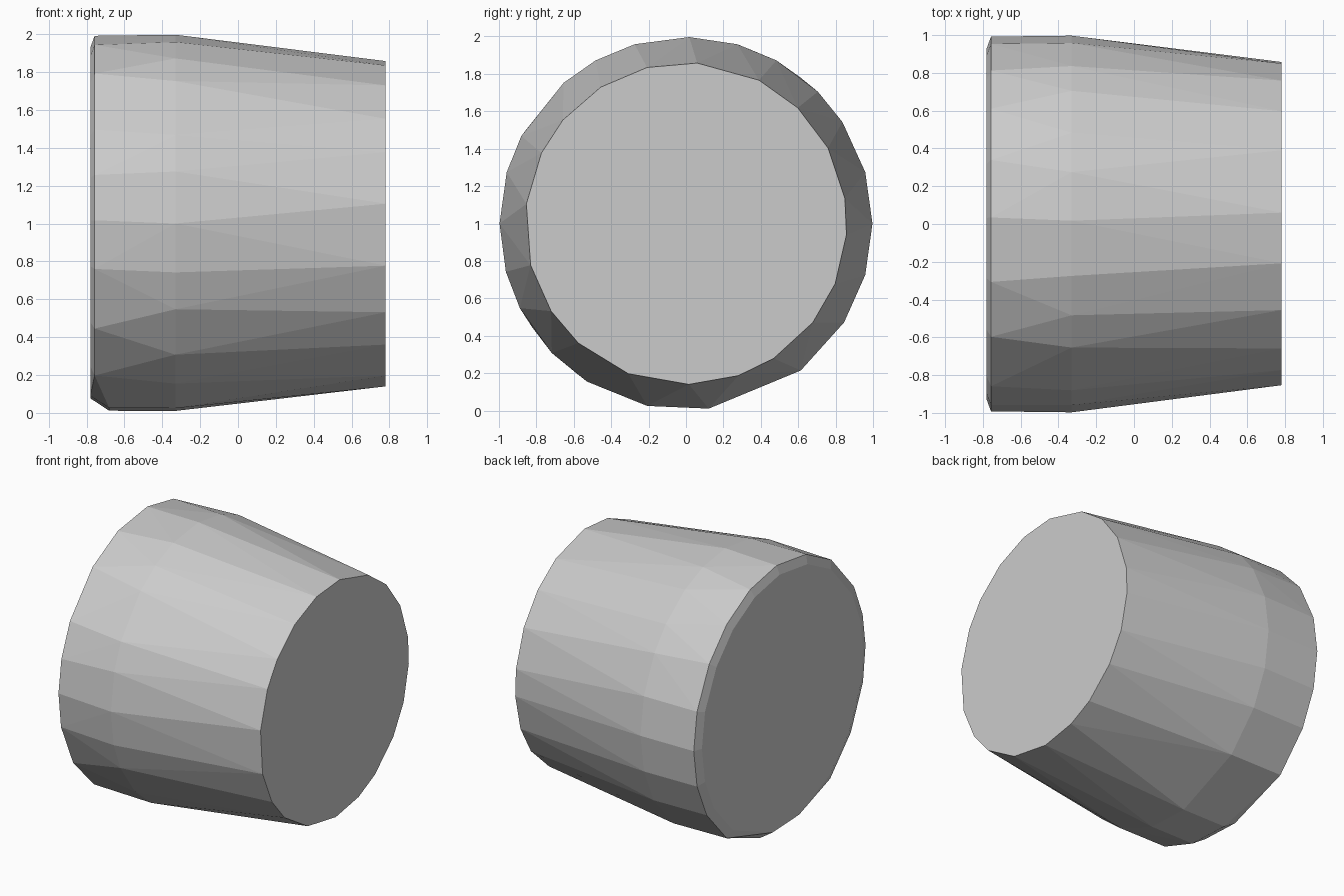
import bpy
import bmesh
from math import sin, cos, radians

default = bpy.data.objects.get("Cube")
if default:
    bpy.data.objects.remove(default, do_unlink=True)

# One plain grey
grey = bpy.data.materials.new("plain grey")
grey.use_nodes = True
grey.diffuse_color = (0.6, 0.6, 0.6, 1)
grey.node_tree.nodes["Principled BSDF"].inputs["Base Color"].default_value = (0.6, 0.6, 0.6, 1)

# Hand-cut facet angles around the x axis (degrees, from +y towards +z)
SMALL = [9, 28, 46, 63, 86, 104, 122, 140, 154, 173,
         195, 213, 228, 249, 271, 289, 303, 322, 338, 356]
BELLY = [0, 16, 33, 45, 61, 74, 89, 106, 119, 131, 152, 164, 180,
         195, 207, 224, 238, 258, 277, 308, 328, 344]
LARGE = [0, 16, 35, 52, 70, 88, 108, 127, 150, 165, 179,
         194, 214, 234, 308, 328, 344]
CHIPPED = [258, 277]

bm = bmesh.new()


def ring(x, radius, angles):
    for a in map(radians, angles):
        bm.verts.new((x, radius * cos(a), 1 + radius * sin(a)))


# Tapered body: small end, widest belly, large end, chipped lower rim, end cap
ring(0.78, 0.86, SMALL)
ring(-0.33, 0.997, BELLY)
ring(-0.757, 0.992, LARGE)
ring(-0.68, 0.996, CHIPPED)
ring(-0.78, 0.93, LARGE + CHIPPED)

# Wrap the rings in a tight faceted skin and merge the flat ends
hull = bmesh.ops.convex_hull(bm, input=bm.verts[:])
loose = [v for v in bm.verts if not v.link_faces]
bmesh.ops.delete(bm, geom=loose, context='VERTS')
bmesh.ops.dissolve_limit(bm, angle_limit=radians(0.2), verts=bm.verts[:], edges=bm.edges[:])
bmesh.ops.recalc_face_normals(bm, faces=bm.faces[:])

mesh = bpy.data.meshes.new("tapered_drum")
bm.to_mesh(mesh)
bm.free()
mesh.materials.append(grey)
drum = bpy.data.objects.new("tapered_drum", mesh)
bpy.context.collection.objects.link(drum)
